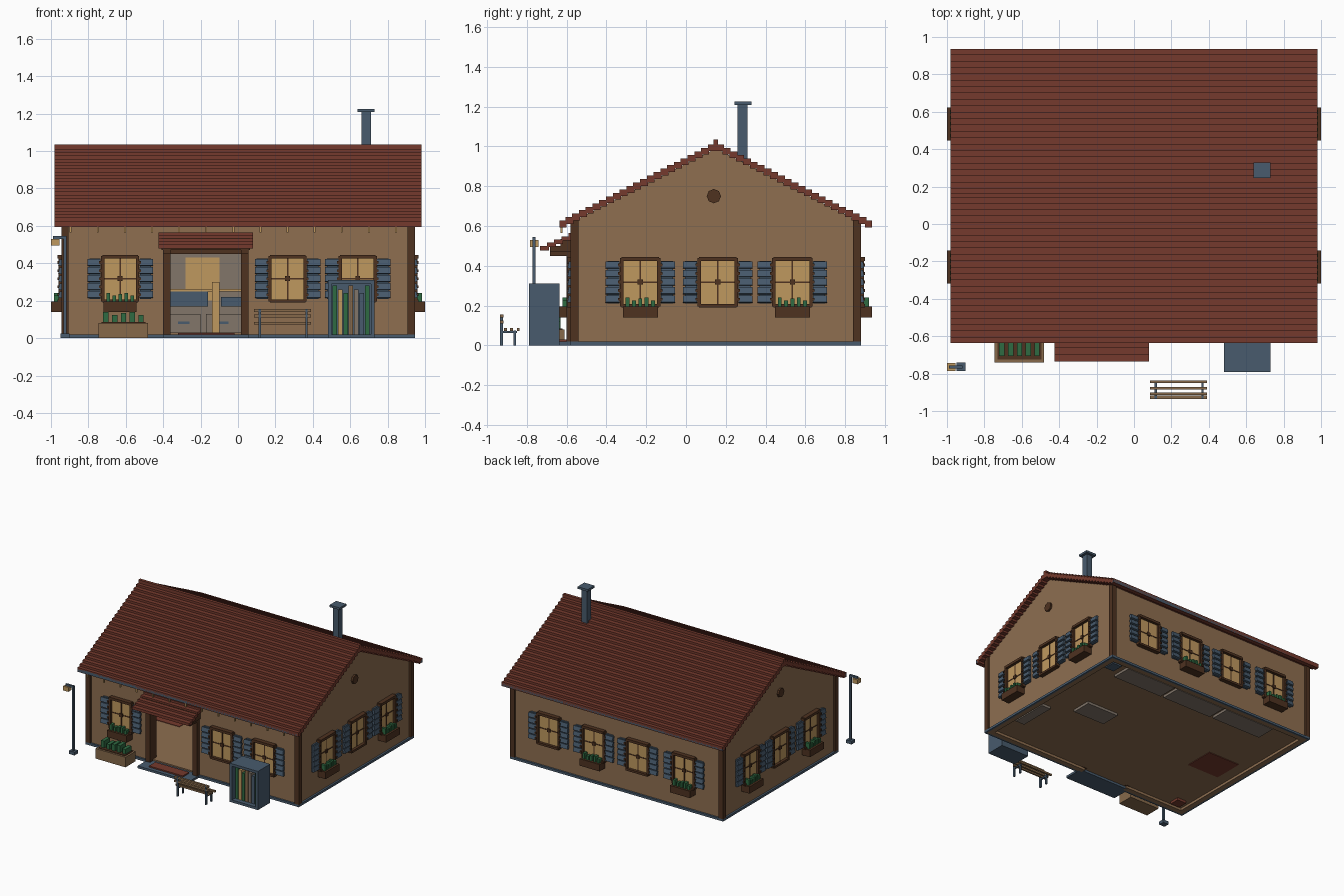
import bpy, bmesh
from math import pi
from mathutils import Matrix

default_cube = bpy.data.objects.get("Cube")
if default_cube:
    bpy.data.objects.remove(default_cube)

COLOURS = {
    "plaster_tan": "8E6E50", "roof_red": "753A2D", "dark_wood": "4E3220",
    "slate_blue": "485B6D", "warm_gold": "BF985F", "leaf_green": "2F6B42",
    "stone_grey": "82766A", "bench_wood": "86694A",
}


def make_material(name, code):
    def linear(c):
        return c / 12.92 if c < 0.04 else ((c + 0.055) / 1.055) ** 2.4
    rgba = [linear(int(code[i:i + 2], 16) / 255) for i in (0, 2, 4)] + [1]
    mat = bpy.data.materials.new(name)
    mat.use_nodes = True
    mat.diffuse_color = rgba
    mat.node_tree.nodes["Principled BSDF"].inputs["Base Color"].default_value = rgba
    return mat


MATERIALS = {name: make_material(name, code) for name, code in COLOURS.items()}
TAN, RED, DARK, SLATE, GOLD, GREEN, GREY, BENCH = COLOURS
HERE = Matrix.Identity(4)
parts = {}


def part_mesh(name, colour):
    if name not in parts:
        parts[name] = (bmesh.new(), colour)
    return parts[name][0]


def box(name, colour, xs, ys, zs, frame=HERE, tilt=0):
    """Add a box given its x, y and z ranges to a named part."""
    ranges = (xs, ys, zs)
    centre = Matrix.Translation([sum(r) / 2 for r in ranges])
    size = Matrix.Diagonal([r[1] - r[0] for r in ranges] + [1])
    spin = Matrix.Rotation(tilt, 4, "X")
    bmesh.ops.create_cube(part_mesh(name, colour), size=1, matrix=frame @ centre @ spin @ size)


def mirrored(name, colour, inner, outer, ys, zs, frame=HERE):
    for xs in ((inner, outer), (-outer, -inner)):
        box(name, colour, xs, ys, zs, frame)


def gable(name, colour, xs, profile):
    """Extrude a y-z outline along x."""
    bm = part_mesh(name, colour)
    rings = [[bm.verts.new((x, y, z)) for y, z in profile] for x in xs]
    bm.faces.new(rings[0])
    bm.faces.new(rings[1])
    for i in range(len(profile)):
        j = i - 1
        bm.faces.new((rings[0][j], rings[0][i], rings[1][i], rings[1][j]))


RIDGE, FRONT, BACK, SIDE, EAVE = .15, -.565, .865, .93, .625
THICK = .04
DOOR_L, DOOR_R, DOOR_TOP = -.37, .03, .46

# Walls with an open doorway, grey lining inside
outline = [(FRONT, 0), (BACK, 0), (BACK, EAVE), (RIDGE, .99), (FRONT, EAVE)]
inner = FRONT + THICK
for s in (-1, 1):
    gable("gable_walls", TAN, (s * (SIDE - THICK), s * SIDE), outline)
    box("wall_lining", GREY, sorted((s * .885, s * .89)), (inner, BACK - THICK), (.03, EAVE))
box("back_wall", TAN, (-SIDE, SIDE), (BACK - THICK, BACK), (0, EAVE))
box("wall_lining", GREY, (-.89, .89), (.82, .825), (.03, EAVE))
for xs, zs in (((-SIDE, DOOR_L), (0, EAVE)), ((DOOR_R, SIDE), (0, EAVE)),
               ((DOOR_L, DOOR_R), (DOOR_TOP, EAVE))):
    box("front_wall", TAN, xs, (FRONT, inner), zs)
box("floor", TAN, (-SIDE, SIDE), (FRONT, BACK), (.02, .03))

# Plinth and corner boards
for ys in ((-.58, FRONT), (BACK, .88)):
    box("plinth", SLATE, (-.945, .945), ys, (0, .018))
mirrored("plinth", SLATE, SIDE, .945, (-.58, .88), (0, .018))
for ys in ((-.58, -.54), (.84, .88)):
    mirrored("corner_boards", DARK, .905, .945, ys, (.018, .64))

# Stepped roof courses, ridge, gutters and eave lights
ROWS, PITCH, HALF = 23, .51, .785
step = HALF / ROWS
for s in (-1, 1):
    for k in range(ROWS):
        near, far = k * step, (k + 1) * step + .006
        top = 1.02 - PITCH * near - .01
        ys = sorted((RIDGE + s * near, RIDGE + s * min(far, HALF)))
        box("roof_courses", RED, (-.98, .98), ys, (top - .034, top))
    edge = RIDGE + s * HALF
    box("gutters", SLATE, (-.98, .98), sorted((edge, edge - s * .025)), (.595, .608))
    box("gutters", SLATE, (-.98, .98), sorted((edge, edge - s * .012)), (.595, .62))
box("ridge_cap", RED, (-.98, .98), (RIDGE - .012, RIDGE + .012), (1, 1.035))
for k in range(13):
    x = -.9 + k * .145
    box("eave_lights", GOLD, (x, x + .01), (-.632, -.62), (.565, .6))

# Chimney
box("chimney", SLATE, (.66, .71), (.26, .31), (.88, 1.21))
box("chimney_cap", SLATE, (.64, .73), (.245, .33), (1.208, 1.225))

# Round attic vents
for s in (-1, 1):
    spot = Matrix.Translation((s * SIDE, .14, .75)) @ Matrix.Rotation(pi / 2, 4, "Y")
    bmesh.ops.create_cone(part_mesh("attic_vents", DARK), cap_ends=True, segments=8,
                          radius1=.036, radius2=.036, depth=.03, matrix=spot)


def plants(name, xs, ys, base, count, height, frame=HERE):
    gap = (xs[1] - xs[0]) / count
    for k in range(count):
        x = xs[0] + (k + .2) * gap
        top = base + height * (1, .7, .9)[k % 3]
        box(name, GREEN, (x, x + gap * .6), ys, (base - .02, top), frame)


def window(frame, flower_box):
    """Window facing local -y, with louvred shutters."""
    box("window_panes", GOLD, (-.09, .09), (-.012, .05), (.2, .43), frame)
    mirrored("window_frames", DARK, .085, .102, (-.03, 0), (.195, .44), frame)
    for zs in ((.19, .207), (.425, .445)):
        box("window_frames", DARK, (-.095, .095), (-.034, 0), zs, frame)
    box("window_bars", DARK, (-.004, .004), (-.015, 0), (.2, .43), frame)
    box("window_bars", DARK, (-.09, .09), (-.015, 0), (.314, .322), frame)
    box("window_bars", DARK, (-.013, .013), (-.022, 0), (.305, .331), frame)
    mirrored("shutters", SLATE, .105, .165, (-.012, 0), (.21, .425), frame)
    for k in range(5):
        z = .215 + k * .043
        for xs in ((.104, .175), (-.175, -.104)):
            box("shutter_louvres", SLATE, xs, (-.028, -.01), (z, z + .034), frame, -.2)
        mirrored("shutter_hinges", DARK, .1, .112, (-.036, 0), (z + .01, z + .024), frame)
    if flower_box:
        box("flower_boxes", DARK, (-.088, .088), (-.07, 0), (.14, .195), frame)
        plants("flower_box_plants", (-.08, .08), (-.055, -.02), .195, 5, .045, frame)


# Windows on all four walls
for x, flowers in ((-.63, True), (.265, False), (.64, False)):
    window(Matrix.Translation((x, FRONT, 0)), flowers)
for x, flowers in ((.6, False), (.2, True), (-.19, False), (-.6, True)):
    window(Matrix.Translation((x, BACK, 0)) @ Matrix.Rotation(pi, 4, "Z"), flowers)
for s in (-1, 1):
    for y, flowers in ((-.23, True), (.16, False), (.535, True)):
        turn = Matrix.Rotation(s * pi / 2, 4, "Z")
        window(Matrix.Translation((s * SIDE, y, 0)) @ turn, flowers)

# Door frame, step, mat and small stepped awning
for xs in ((-.4, -.36), (.015, .055)):
    box("door_frame", DARK, xs, (-.6, -.52), (.018, .47))
    box("awning_brackets", DARK, xs, (-.685, FRONT), (.45, .485))
box("door_frame", DARK, (-.4, .055), (-.6, -.52), (.45, .49))
box("door_step", SLATE, (-.4, .06), (-.7, -.54), (0, .018))
box("door_mat", RED, (-.32, -.02), (-.67, -.59), (.018, .028))
for k in range(5):
    y, z = -.735 + k * .036, .478 + k * .016
    box("awning_courses", RED, (-.425, .08), (y, y + .045), (z, z + .022))
box("awning_core", DARK, (-.41, .065), (-.685, FRONT), (.47, .5))
box("awning_core", DARK, (-.41, .065), (-.63, FRONT), (.5, .535))

# Planter with seedlings
box("planter", BENCH, (-.745, -.48), (-.74, -.61), (0, .08))
box("planter_soil", DARK, (-.73, -.495), (-.725, -.62), (.07, .085))
plants("planter_plants", (-.73, -.495), (-.705, -.63), .085, 5, .055)

# Bookcase, open to the front
lo, hi, rear = .48, .73, -.635
for xs in ((lo, lo + .02), (hi - .02, hi)):
    box("bookcase", SLATE, xs, (-.79, rear), (0, .31))
for zs in ((0, .02), (.29, .31)):
    box("bookcase", SLATE, (lo, hi), (-.79, rear), zs)
box("bookcase", SLATE, (lo, hi), (rear - .02, rear), (0, .31))
shelf = [("green", GREEN), ("gold", GOLD), ("green", GREEN), ("brown", BENCH),
         ("grey", GREY), ("slate", SLATE), ("green", GREEN)]
for k, (word, colour) in enumerate(shelf):
    x = lo + .025 + k * .029
    box(word + "_books", colour, (x, x + .024), (-.755, rear - .02), (.02, .28 - .02 * (k % 3)))

# Bench
for x in (.11, .36):
    box("bench_legs", SLATE, (x, x + .012), (-.935, -.92), (0, .155))
    box("bench_legs", SLATE, (x, x + .012), (-.868, -.855), (0, .075))
    box("bench_legs", SLATE, (x, x + .012), (-.93, -.85), (.062, .072))
for y in (-.915, -.885, -.85):
    box("bench_seat", BENCH, (.085, .39), (y, y + .014), (.072, .086))
for z in (.11, .14):
    box("bench_back", BENCH, (.085, .39), (-.935, -.918), (z, z + .015))

# Street lamp
box("lamp_base", SLATE, (-.95, -.9), (-.785, -.74), (0, .025))
box("lamp_post", SLATE, (-.932, -.918), (-.772, -.756), (0, .54))
box("lamp_arm", SLATE, (-.99, -.918), (-.772, -.756), (.53, .545))
box("lamp_head", GOLD, (-1, -.955), (-.785, -.742), (.495, .53))

# Furniture inside
for x in (-.64, -.17, .3):
    box("cabinets", GREY, (x, x + .44), (.66, .82), (0, .13))
    for k in range(3):
        slot = x + .06 + k * .13
        box("cabinet_slots", SLATE, (slot, slot + .06), (.655, .66), (.075, .09))
box("wall_shelf", GOLD, (-.45, .1), (.7, .82), (.25, .262))
box("shelf_goods", SLATE, (-.4, -.16), (.7, .8), (.17, .25))
box("shelf_goods", SLATE, (-.09, .08), (.7, .8), (.17, .22))
box("tall_jar", GOLD, (-.14, -.1), (.6, .65), (.03, .3))
box("island", GREY, (.36, .64), (.08, .24), (0, .14))
box("island_top", SLATE, (.35, .65), (.07, .25), (.14, .155))
box("side_cabinet", GREY, (.8, .88), (-.3, 0), (0, .2))
box("corner_locker", SLATE, (.8, .88), (.72, .81), (0, .3))
box("rug", RED, (-.8, -.52), (0, .24), (.015, .034))
box("stool", RED, (-.85, -.77), (-.5, -.42), (0, .1))

# Turn every part into an object
for name, (bm, colour) in parts.items():
    bmesh.ops.recalc_face_normals(bm, faces=bm.faces)
    mesh = bpy.data.meshes.new(name)
    bm.to_mesh(mesh)
    bm.free()
    mesh.materials.append(MATERIALS[colour])
    bpy.context.collection.objects.link(bpy.data.objects.new(name, mesh))
